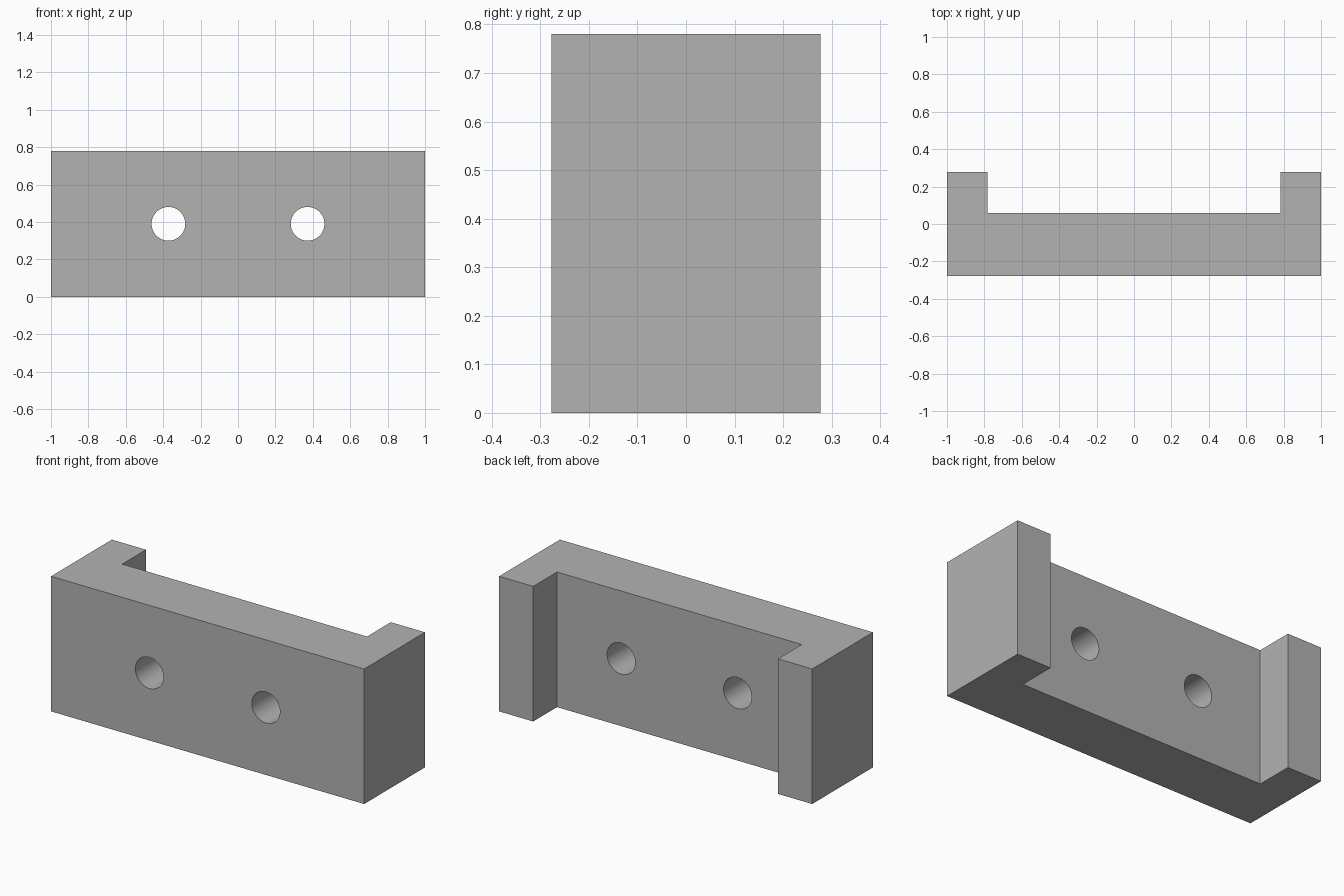
import bpy
import bmesh
import math

cube = bpy.data.objects.get("Cube")
if cube:
    bpy.data.objects.remove(cube, do_unlink=True)

HEIGHT = 0.78
HALF_DEPTH = 0.277
INNER_X = 0.782      # inner face of the end flanges
PLATE_BACK = 0.06    # rear face of the plate between the flanges
HOLE_X, HOLE_RADIUS = 0.372, 0.09

grey = bpy.data.materials.new("plain grey")
grey.use_nodes = True
colour = (0.45, 0.45, 0.45, 1)
grey.diffuse_color = colour
grey.node_tree.nodes["Principled BSDF"].inputs["Base Color"].default_value = colour

# U-shaped bracket: half outline mirrored in x, extruded upward
half = [(1, -HALF_DEPTH), (1, HALF_DEPTH), (INNER_X, HALF_DEPTH), (INNER_X, PLATE_BACK)]
outline = half + [(-x, y) for x, y in reversed(half)]
bm = bmesh.new()
base = bm.faces.new([bm.verts.new((x, y, 0)) for x, y in outline])
top = bmesh.ops.extrude_face_region(bm, geom=[base])["geom"]
bmesh.ops.translate(bm, vec=(0, 0, HEIGHT),
                    verts=[v for v in top if isinstance(v, bmesh.types.BMVert)])
bmesh.ops.recalc_face_normals(bm, faces=bm.faces)
mesh = bpy.data.meshes.new("bracket")
bm.to_mesh(mesh)
bm.free()
mesh.materials.append(grey)
bracket = bpy.data.objects.new("bracket", mesh)
bpy.context.collection.objects.link(bracket)

# Two through holes, front to back
for side in (-1, 1):
    bpy.ops.mesh.primitive_cylinder_add(
        vertices=64, radius=HOLE_RADIUS, depth=1,
        location=(side * HOLE_X, 0, HEIGHT / 2), rotation=(math.pi / 2, 0, 0))
    cutter = bpy.context.object
    cutter.name = "hole_cutter"
    cutter.hide_render = True
    cutter.data.materials.append(grey)
    bpy.ops.object.select_all(action="DESELECT")
    bracket.select_set(True)
    bpy.context.view_layer.objects.active = bracket
    cut = bracket.modifiers.new("hole", "BOOLEAN")
    cut.operation = "DIFFERENCE"
    cut.solver = "EXACT"
    cut.object = cutter
    bpy.ops.object.modifier_apply(modifier=cut.name)
    bpy.data.objects.remove(cutter, do_unlink=True)

bpy.ops.object.shade_smooth_by_angle(angle=math.radians(30))
